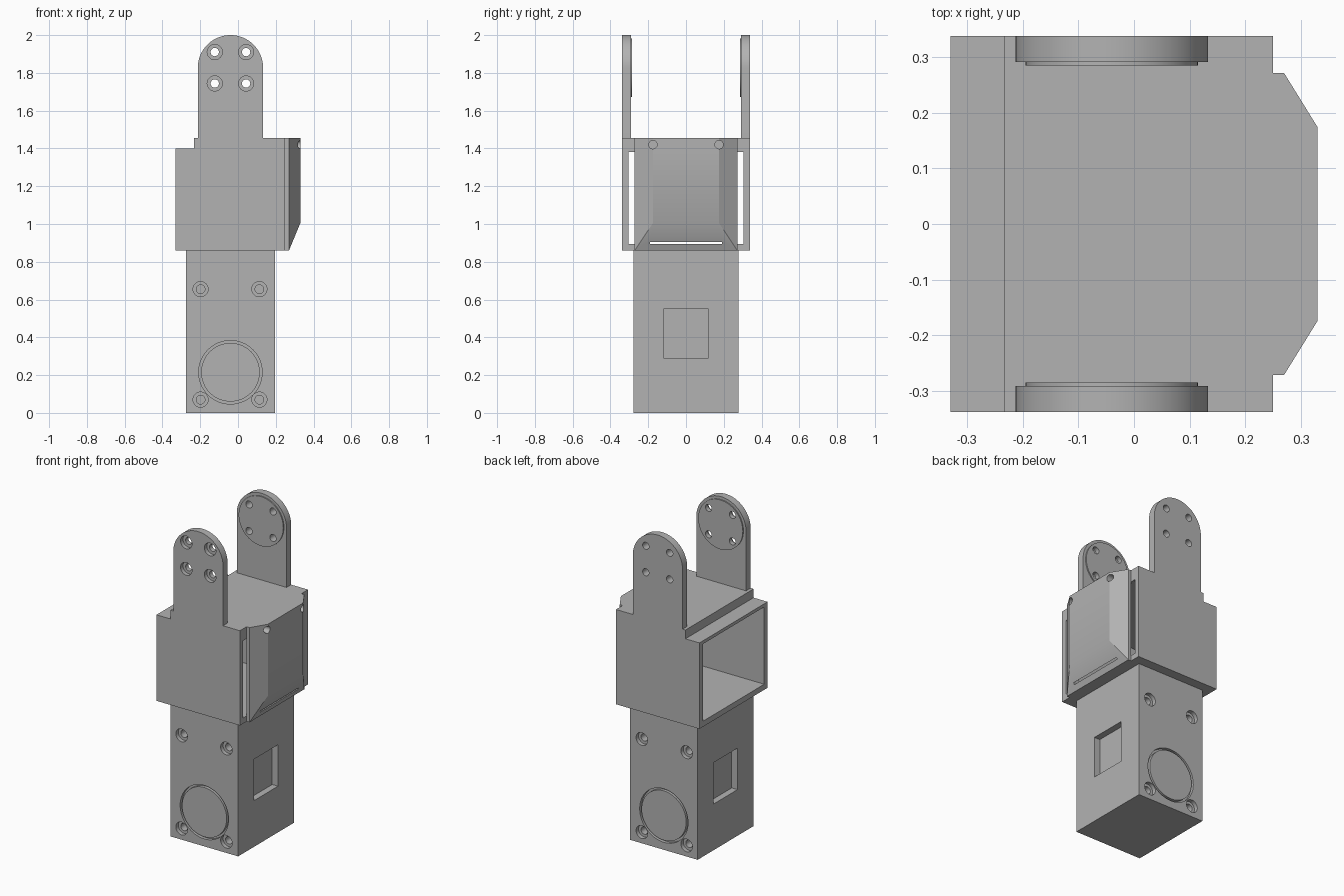
import bpy, bmesh, math
from mathutils import Matrix, Vector

if "Cube" in bpy.data.objects:
    bpy.data.objects.remove(bpy.data.objects["Cube"], do_unlink=True)

grey = bpy.data.materials.new("plain grey")
grey.use_nodes = True
COLOUR = (0.45, 0.45, 0.45, 1)
grey.diffuse_color = COLOUR
grey.node_tree.nodes["Principled BSDF"].inputs["Base Color"].default_value = COLOUR


def finish(bm, name):
    bmesh.ops.recalc_face_normals(bm, faces=bm.faces)
    mesh = bpy.data.meshes.new(name)
    bm.to_mesh(mesh)
    bm.free()
    mesh.materials.append(grey)
    ob = bpy.data.objects.new(name, mesh)
    bpy.context.collection.objects.link(ob)
    return ob


def box(name, x, y, z):
    bm = bmesh.new()
    bmesh.ops.create_cube(bm, size=1)
    for v in bm.verts:
        v.co = Vector([(lo + hi) / 2 + c * (hi - lo) for c, (lo, hi) in zip(v.co, (x, y, z))])
    return finish(bm, name)


def cylinder(name, centre, radius, length, axis="Y", sides=32):
    bm = bmesh.new()
    turn = Matrix.Rotation(math.pi / 2, 4, "X" if axis == "Y" else "Y")
    bmesh.ops.create_cone(bm, cap_ends=True, segments=sides, radius1=radius, radius2=radius,
                          depth=length, matrix=Matrix.Translation(centre) @ turn)
    return finish(bm, name)


def extrude_y(name, profile, y0, y1):
    bm = bmesh.new()
    face = bm.faces.new([bm.verts.new((x, y0, z)) for x, z in profile])
    result = bmesh.ops.extrude_face_region(bm, geom=[face])
    bmesh.ops.translate(bm, vec=(0, y1 - y0, 0),
                        verts=[g for g in result["geom"] if isinstance(g, bmesh.types.BMVert)])
    return finish(bm, name)


def combine(target, other, operation="DIFFERENCE"):
    mod = target.modifiers.new("combine", "BOOLEAN")
    mod.operation, mod.solver, mod.object = operation, "EXACT", other
    bpy.context.view_layer.objects.active = target
    bpy.ops.object.modifier_apply(modifier=mod.name)
    bpy.data.objects.remove(other, do_unlink=True)


CX = -0.04      # axis shared by the arms and the lower body
SIDE = 0.338    # outer face of housing and arms

# Lower body with side pockets, ring grooves and counterbored screw holes
HALF = 0.277
body = box("lower_body", (-0.275, 0.195), (-HALF, HALF), (0, 0.86))
for x in (-0.275, 0.195):
    combine(body, box("pocket", (x - 0.04, x + 0.04), (-0.118, 0.118), (0.29, 0.55)))
for s in (-1, 1):
    ring = cylinder("groove", (CX, s * HALF, 0.215), 0.168, 0.04, sides=64)
    combine(ring, cylinder("core", (CX, s * HALF, 0.215), 0.155, 0.1, sides=64))
    combine(body, ring)
    for x in (-0.198, 0.113):
        for z in (0.07, 0.655):
            combine(body, cylinder("bore", (x, s * HALF, z), 0.04, 0.05))
            combine(body, cylinder("hole", (x, s * HALF, z), 0.023, 0.14))

# Stepped housing, open through from back to front
housing = extrude_y("housing", [(-0.33, 0.86), (0.25, 0.86), (0.25, 1.455),
                                (-0.233, 1.455), (-0.233, 1.4), (-0.33, 1.4)], -SIDE, SIDE)
combine(housing, box("cavity", (-0.5, 0.4), (-0.305, 0.305), (0.895, 1.38)))

# Faceted cover over the housing opening
bm = bmesh.new()
for s in (-1, 1):
    for x, y, z in ((0.25, 0.272, 0.86), (0.27, 0.272, 0.86), (0.25, 0.272, 1.455),
                    (0.27, 0.272, 1.455), (0.33, 0.175, 1.455), (0.33, 0.175, 1.005)):
        bm.verts.new((x, s * y, z))
bmesh.ops.convex_hull(bm, input=bm.verts)
bmesh.ops.dissolve_limit(bm, angle_limit=0.01, verts=bm.verts, edges=bm.edges)
cover = finish(bm, "faceted_cover")
combine(cover, box("hollow", (0.2, 0.289), (-0.19, 0.19), (0.895, 1.38)))
for s in (-1, 1):
    combine(cover, cylinder("hole", (0.33, s * 0.175, 1.42), 0.022, 0.08, "X"))

# Two rounded arms, each with a raised disc inside and four holes
R, TOP = 0.173, 1.827
outline = [(CX - R, 1.455), (CX + R, 1.455)]
for i in range(49):
    a = math.pi * i / 48
    outline.append((CX + R * math.cos(a), TOP + R * math.sin(a)))
arms = []
for s, name in ((-1, "front_arm"), (1, "back_arm")):
    arm = extrude_y(name, outline, s * 0.292, s * SIDE)
    combine(arm, cylinder("disc", (CX, s * 0.3, TOP), 0.155, 0.03, sides=64), "UNION")
    for dx in (-0.083, 0.083):
        for dz in (-0.083, 0.083):
            spot = (CX + dx, s * SIDE, TOP + dz)
            combine(arm, cylinder("hole", spot, 0.022, 0.3))
            if s < 0:
                combine(arm, cylinder("bore", spot, 0.04, 0.05))
    arms.append(arm)

# Smooth round walls, crisp edges
for ob in [body, housing, cover] + arms:
    bpy.ops.object.select_all(action="DESELECT")
    ob.select_set(True)
    bpy.context.view_layer.objects.active = ob
    bpy.ops.object.shade_smooth_by_angle(angle=math.radians(30))
